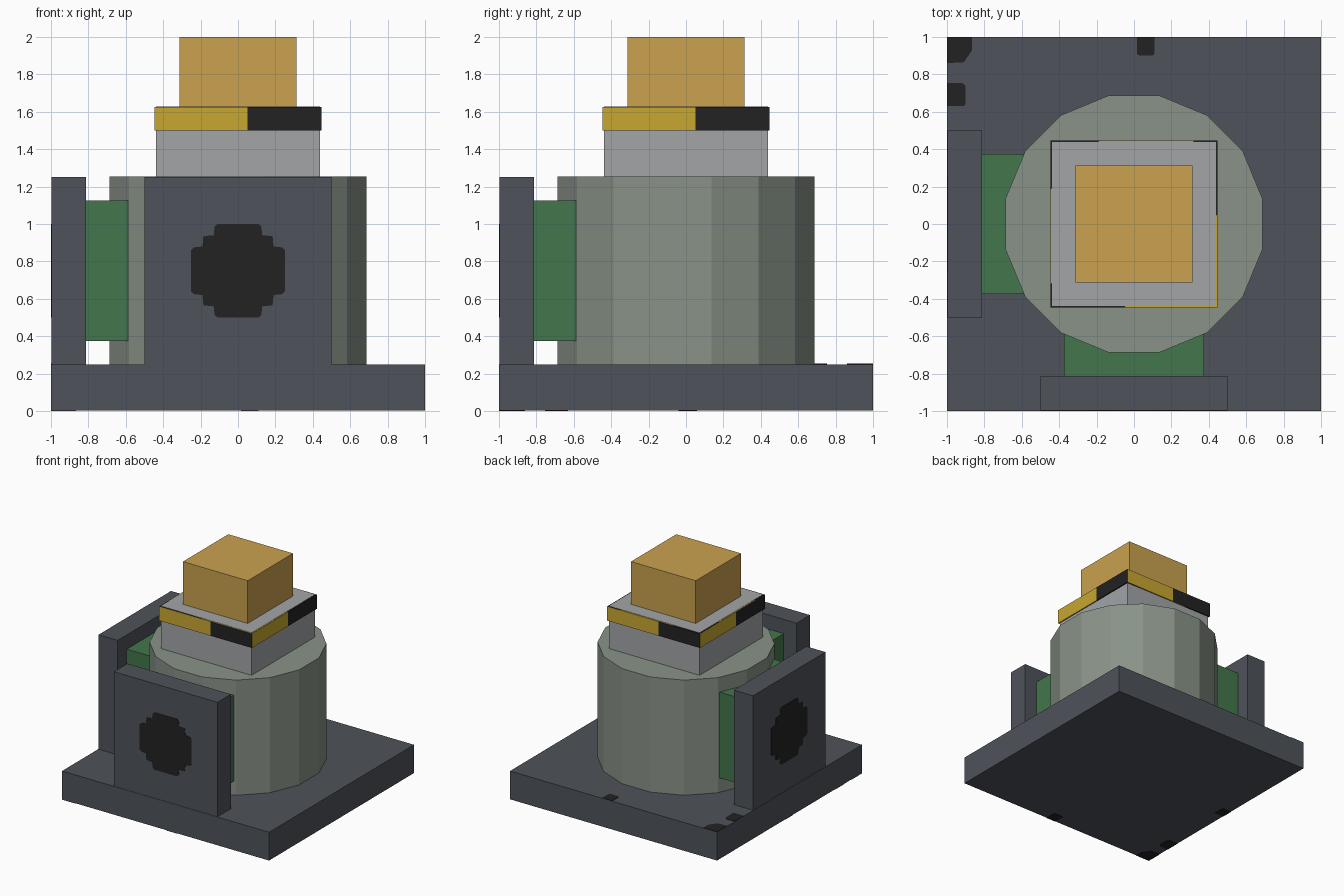
import bpy
import bmesh
from math import pi
from mathutils import Matrix, Vector

cube = bpy.data.objects.get("Cube")
if cube:
    bpy.data.objects.remove(cube, do_unlink=True)


def material(name, r, g, b):
    m = bpy.data.materials.new(name)
    m.use_nodes = True
    m.diffuse_color = (r, g, b, 1)
    m.node_tree.nodes["Principled BSDF"].inputs["Base Color"].default_value = (r, g, b, 1)
    return m


slate = material("slate", 0.077, 0.086, 0.102)
black = material("black", 0.016, 0.016, 0.016)
green = material("circuit green", 0.056, 0.183, 0.072)
sage = material("sage metal", 0.25, 0.29, 0.245)
grey = material("light grey", 0.36, 0.375, 0.39)
yellow = material("hazard yellow", 0.58, 0.385, 0.03)
gold = material("copper gold", 0.59, 0.36, 0.078)


def finish(name, bm, *mats):
    bmesh.ops.recalc_face_normals(bm, faces=bm.faces)
    mesh = bpy.data.meshes.new(name)
    bm.to_mesh(mesh)
    bm.free()
    for m in mats:
        mesh.materials.append(m)
    ob = bpy.data.objects.new(name, mesh)
    bpy.context.collection.objects.link(ob)
    return ob


def box_mesh(lo, hi):
    lo, hi = Vector(lo), Vector(hi)
    bm = bmesh.new()
    bmesh.ops.create_cube(bm, size=1)
    bmesh.ops.scale(bm, vec=hi - lo, verts=bm.verts)
    bmesh.ops.translate(bm, vec=(lo + hi) / 2, verts=bm.verts)
    return bm


def box(name, lo, hi, mat, turn=0):
    bm = box_mesh(lo, hi)
    bm.transform(Matrix.Rotation(turn, 4, "Z"))
    return finish(name, bm, mat)


def plate(name, outline, thickness, mat, matrix):
    """Flat outline in xy, thickened along z, then placed."""
    bm = bmesh.new()
    face = bm.faces.new([bm.verts.new((x, y, 0)) for x, y in outline])
    new = bmesh.ops.extrude_face_region(bm, geom=[face])["geom"]
    verts = [v for v in new if isinstance(v, bmesh.types.BMVert)]
    bmesh.ops.translate(bm, vec=(0, 0, thickness), verts=verts)
    bm.transform(matrix)
    return finish(name, bm, mat)


SKIN = 0.003

# Base slab
box("base", (-1, -1, SKIN), (1, 1, 0.25), slate)

# Worn black patches on the top and underside of the base
patches = {
    "corner_patch": [(-1, 1), (-0.865, 1), (-0.865, 0.93), (-0.91, 0.865), (-1, 0.86)],
    "side_patch": [(-1, 0.63), (-0.91, 0.63), (-0.9, 0.64), (-0.9, 0.74), (-0.92, 0.755), (-1, 0.755)],
    "back_patch": [(0.015, 1), (0.015, 0.91), (0.03, 0.9), (0.1, 0.9), (0.11, 0.91), (0.11, 1)],
}
for name, pts in patches.items():
    plate(name + "_top", pts, SKIN, black, Matrix.Translation((0, 0, 0.25)))
    plate(name + "_bottom", [(x, -y) for x, y in pts], SKIN, black, Matrix())
plate("middle_patch_bottom", [(-1, -0.04), (-0.91, -0.04), (-0.91, 0.06), (-1, 0.06)],
      SKIN, black, Matrix())

# Stepped round outline of a port, from one mirrored quarter
quarter = [(0.25, 0.11), (0.235, 0.125), (0.19, 0.13), (0.185, 0.185),
           (0.13, 0.19), (0.125, 0.235), (0.11, 0.25)]
half = quarter + [(-x, y) for x, y in reversed(quarter)]
port = half + [(x, -y) for x, y in reversed(half)]

# Two connector walls with port and green coupling: front and right
for side, turn in (("front", 0), ("right", -pi / 2)):
    box(side + "_wall", (-0.5, SKIN - 1, 0.25), (0.5, -0.8125, 1.25), slate, turn)
    box(side + "_coupling", (-0.375, -0.8125, 0.375), (0.375, -0.5, 1.125), green, turn)
    place = (Matrix.Rotation(turn, 4, "Z") @ Matrix.Translation((0, SKIN - 1, 0.75))
             @ Matrix.Rotation(pi / 2, 4, "X"))
    plate(side + "_port", port, SKIN, black, place)

# Sixteen-sided drum
bm = bmesh.new()
bmesh.ops.create_cone(bm, cap_ends=True, segments=16, radius1=0.7, radius2=0.7, depth=1.005,
                      matrix=Matrix.Translation((0, 0, 0.7525)) @ Matrix.Rotation(pi / 16, 4, "Z"))
finish("drum", bm, sage)

# Neck block and top block
box("neck", (-0.4375, -0.4375, 1.25), (0.4375, 0.4375, 1.627), grey)
box("top_block", (-0.3125, -0.3125, 1.625), (0.3125, 0.3125, 2), gold)

# Hazard band: one colour split per side, diagonal stripes on its rim
R, SPLIT = 0.4475, 0.05
bm = box_mesh((-R, -R, 1.5), (R, R, 1.625))
cuts = [((s * SPLIT, 0, 0), (1, 0, 0)) for s in (-1, 1)]
cuts += [((0, s * SPLIT, 0), (0, 1, 0)) for s in (-1, 1)]
stripes = (-0.63, -0.125, 0.395)
cuts += [((d, 0, 0), (1, -1, 0)) for d in stripes]
for co, no in cuts:
    bmesh.ops.bisect_plane(bm, geom=bm.verts[:] + bm.edges[:] + bm.faces[:],
                           plane_co=co, plane_no=no)
bm.normal_update()
for f in bm.faces:
    c, n = f.calc_center_median(), f.normal
    if abs(n.z) > 0.5:
        d = c.x - c.y
        dark = d < stripes[0] or stripes[1] < d < stripes[2]
    else:
        dark = c.dot(Vector((0, 0, 1)).cross(n)) > SPLIT
    f.material_index = int(dark)
finish("hazard_band", bm, yellow, black)
